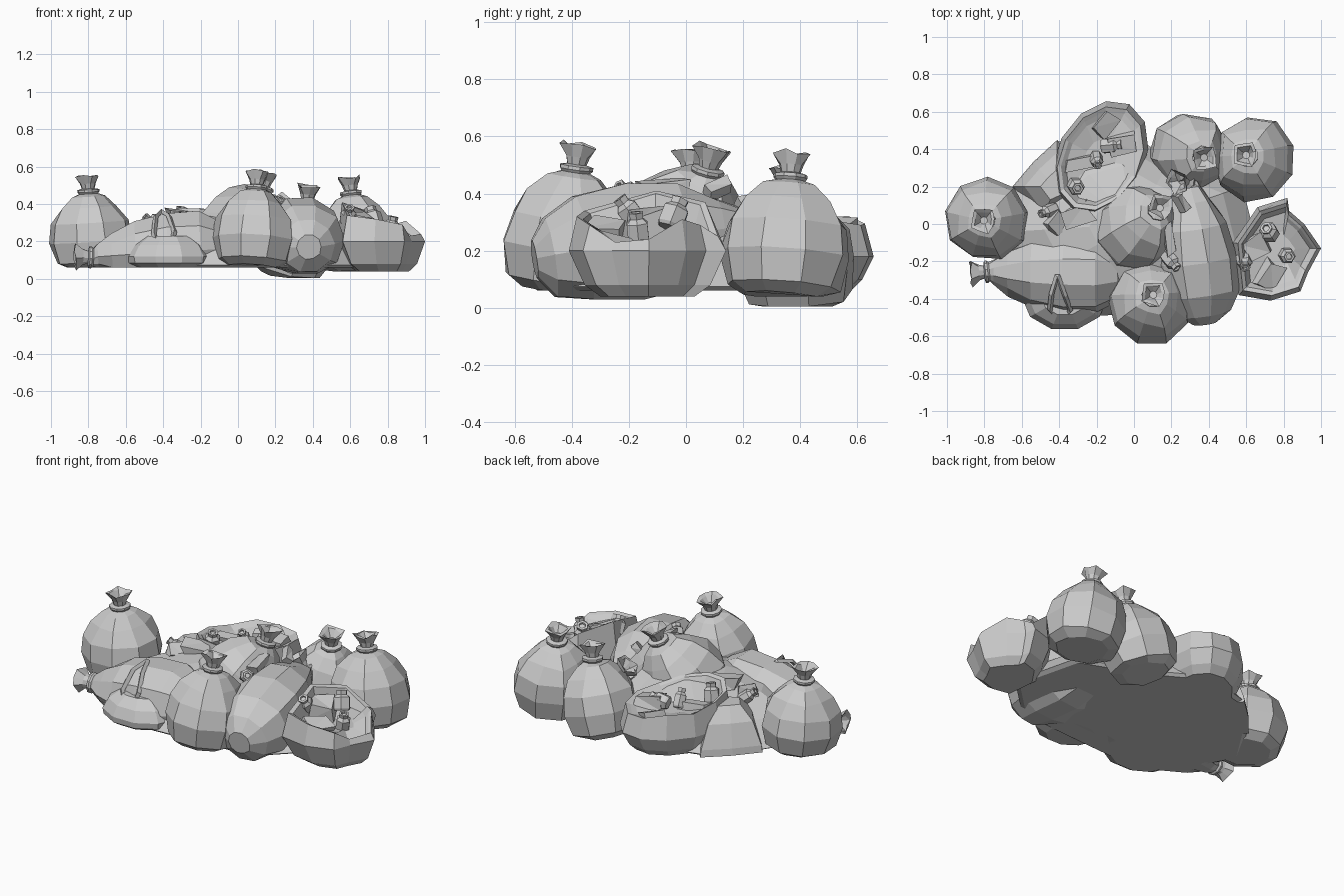
import bpy, bmesh, math, random
from mathutils import Vector, Matrix

if "Cube" in bpy.data.objects:
    bpy.data.objects.remove(bpy.data.objects["Cube"])

random.seed(4)


def loft(name, rings, cap_start=True, cap_end=True):
    """Skin a list of equal-length closed rings with flat quads."""
    bm = bmesh.new()
    vr = [[bm.verts.new(p) for p in r] for r in rings]
    n = len(vr[0])
    for a, b in zip(vr, vr[1:]):
        for i in range(n):
            j = (i + 1) % n
            bm.faces.new((a[i], a[j], b[j], b[i]))
    if cap_start:
        bm.faces.new(vr[0][::-1])
    if cap_end:
        bm.faces.new(vr[-1])
    bmesh.ops.recalc_face_normals(bm, faces=bm.faces)
    me = bpy.data.meshes.new(name)
    bm.to_mesh(me)
    bm.free()
    ob = bpy.data.objects.new(name, me)
    bpy.context.collection.objects.link(ob)
    return ob


# body: fraction along the axis, fraction of the radius
STANDING = [(0, .62), (.08, .87), (.35, 1), (.6, .93), (.8, .69), (.94, .42)]
LYING = [(0, .3), (.07, .66), (.22, .95), (.45, 1), (.68, .84), (.85, .52), (.95, .3)]
# knot: distance past the neck, radius (tie ring, pinch, flare, hollow)
KNOT = [(-.01, .052), (.0, .06), (.012, .06), (.018, .035),
        (.045, .043), (.09, .068), (.082, .05), (.045, .02)]


def bag(name, base, neck, r, floor, lean=None, sides=9, body=STANDING):
    """Tied sack running from base to neck, flattened where it meets the floor."""
    base, neck = Vector(base), Vector(neck)
    axis = neck - base
    q = Vector((0, 0, 1)).rotation_difference(axis.normalized())
    kdir = Vector(lean).normalized() if lean else axis.normalized()
    kq = Vector((0, 0, 1)).rotation_difference(kdir)
    phase = random.uniform(0, 1)
    rings = []
    for t, f in body:
        ring = []
        for i in range(sides):
            a = 2 * math.pi * (i + phase) / sides
            rr = r * f * random.uniform(.97, 1.05)
            if t > .78:
                rr *= 1.08 if i % 2 else .93      # gathered pleats
            p = base + axis * t + q @ Vector((rr * math.cos(a), rr * math.sin(a), 0))
            p.z = max(p.z, floor)
            ring.append(p)
        rings.append(ring)
    for k, (d, f) in enumerate(KNOT):
        ring = []
        for i in range(sides):
            a = 2 * math.pi * (i + phase) / sides
            rr, dz = f, d
            if k in (5, 6):
                rr *= 1.12 if i % 2 else .88
                dz += random.uniform(-.012, .008)
            ring.append(neck + kq @ Vector((rr * math.cos(a), rr * math.sin(a), dz)))
        rings.append(ring)
    return loft(name, rings)


def open_sack(name, outline, bottom, belly, sunk, foot):
    """Torn-open sack: outline points are (x, y, rim height)."""
    c = Vector((sum(p[0] for p in outline), sum(p[1] for p in outline))) / len(outline)

    def ring(s, z):
        return [Vector((c.x + (x - c.x) * s, c.y + (y - c.y) * s, z(h))) for x, y, h in outline]
    return loft(name, [ring(foot, lambda h: bottom), ring((foot + 1) / 2, lambda h: bottom + .04),
                       ring(1, lambda h: belly), ring(.9, lambda h: h),
                       ring(.82, lambda h: h - .01), ring(.72, lambda h: min(h - .02, sunk + .03)),
                       ring(.35, lambda h: sunk)])


def can(name, loc, direction, r=.035, length=.11):
    """Small six-sided can or bottle with a hollow mouth."""
    q = Vector((0, 0, 1)).rotation_difference(Vector(direction).normalized())
    rings = []
    for z, f in [(-.5, .85), (-.4, 1), (.15, 1), (.3, .6), (.5, .68), (.5, .4), (.4, .35)]:
        rings.append([Vector(loc) + q @ Vector((r * f * math.cos(k * math.pi / 3),
                      r * f * math.sin(k * math.pi / 3), z * length)) for k in range(6)])
    return loft(name, rings)


def scrap(name, loc, size, rot):
    """Crumpled wad or carton."""
    bm = bmesh.new()
    bmesh.ops.create_cube(bm, size=1)
    for v in bm.verts:
        v.co += Vector([random.uniform(-.15, .15) for _ in range(3)])
    bm.transform(Matrix.Translation(loc) @ Matrix.Rotation(rot, 4, (.4, .3, 1))
                 @ Matrix.Diagonal((*size, 1)))
    bmesh.ops.triangulate(bm, faces=bm.faces)
    me = bpy.data.meshes.new(name)
    bm.to_mesh(me)
    bm.free()
    ob = bpy.data.objects.new(name, me)
    bpy.context.collection.objects.link(ob)


# Tied bags
bag("left_bag", (-.775, .03, .06), (-.80, .02, .465), .222, .06)
bag("right_back_bag", (.655, .335, .04), (.605, .365, .455), .228, .04)
bag("back_bag", (.25, .4, .005), (.37, .36, .41), .212, .005, (.1, -.1, 1), 8)
bag("front_bag", (.075, -.445, .06), (.1, -.385, .485), .224, .06)
bag("centre_bag", (-.06, -.09, .1), (.13, .075, .475), .23, .06, (.2, .25, 1))
bag("front_right_bag", (.38, -.53, .17), (.28, .24, .29), .22, .03, (-.6, -.2, .8), 10, LYING)
bag("lying_bag", (-.03, -.265, .16), (-.785, -.255, .115), .226, .06, (-1, -.1, .05), 10, LYING)

# Half-buried lump in front and flat heap under everything
lump = [(-.37 + .23 * math.cos(a), -.39 + .18 * math.sin(a))
        for a in [k * math.pi / 5 for k in range(10)]]
loft("buried_lump", [[Vector((-.37 + (x + .37) * s, -.39 + (y + .39) * s, z)) for x, y in lump]
                     for s, z in [(.75, .06), (.97, .085), (1, .12), (.85, .18), (.55, .23)]])
heap = [(-.64, .2), (-.5, .36), (-.4, .44), (-.1, .52), (.2, .35), (.58, .2), (.68, -.2),
        (.42, -.45), (0, -.48), (-.35, -.5), (-.64, -.36), (-.8, -.05)]
loft("heap_base", [[Vector((x * s, y * s, z)) for x, y in heap]
                   for s, z in [(.96, .06), (1, .075), (.82, .2), (.6, .29), (.3, .34)]])
loft("heap_slope", [[Vector((-.42 + (x + .42) * s, .2 + (y - .2) * s, z)) for x, y in
                     [(-.65, .2), (-.54, .33), (-.41, .45), (-.28, .3), (-.28, .1), (-.5, .0)]]
                    for s, z in [(1, .06), (.97, .1), (.72, .23), (.35, .31)]])

# Torn-open sacks
back_outline = []
for k in range(12):
    a = 2 * math.pi * k / 12
    u, v = .33 * math.cos(a), .235 * math.sin(a)
    back_outline.append((-.18 + u * .47 - v * .88, .35 + u * .88 + v * .47,
                         .33 - .05 * math.cos(a) + random.uniform(-.025, .025)))
open_sack("back_open_sack", back_outline, .06, .18, .27, .74)
open_sack("right_open_sack", [(.56, -.38, .34), (.73, -.41, .32), (.89, -.36, .29), (.93, -.26, .23),
                              (1.0, -.13, .24), (.91, 0, .31), (.83, .07, .29), (.82, .14, .25),
                              (.66, .09, .37), (.53, -.1, .41)], .04, .2, .24, .6)

# Loose rubbish in the sacks and gaps
for i, (p, d, r) in enumerate([
        ((.72, -.04, .33), (-.3, .4, 1), .05), ((.82, -.17, .28), (.2, -.1, 1), .042),
        ((.59, -.2, .34), (.1, -.6, .8), .042), ((-.31, .2, .33), (.2, -.2, 1), .045),
        ((-.2, .34, .32), (.1, -.5, .8), .035), ((-.12, .42, .32), (1, .1, .2), .042),
        ((-.46, .07, .3), (-.7, -.3, .6), .035), ((.2, -.2, .4), (.5, -.6, .4), .04)]):
    can(f"can_{i + 1}", p, d, r)
for i, (p, s, w) in enumerate([
        ((-.06, .43, .3), (.14, .09, .07), .3), ((-.16, .53, .27), (.12, .09, .06), 1.0),
        ((-.28, .33, .29), (.16, .06, .05), .2), ((-.42, .01, .29), (.11, .09, .07), .8),
        ((-.3, .05, .33), (.14, .1, .06), .4), ((.65, -.12, .3), (.13, .12, .1), .5),
        ((.72, -.28, .26), (.14, .1, .08), 1.1), ((.25, .12, .42), (.1, .04, .05), 2.3),
        ((.19, -.08, .42), (.05, .15, .05), .2)]):
    scrap(f"scrap_{i + 1}", p, s, w)


def fold(name, path, w):
    """Raised crease of torn plastic."""
    loft(name, [[Vector(p) + Vector((w * dx, w * dy, w * dz)) for dx, dy, dz in
                 [(-1, 0, 0), (0, -1, 1), (1, 0, 0)]] for p in path])


# Tear down the lying bag
fold("tear_left", [(-.41, -.27, .36), (-.44, -.37, .33), (-.45, -.455, .24), (-.43, -.48, .17)], .014)
fold("tear_right", [(-.41, -.27, .36), (-.37, -.38, .335), (-.34, -.46, .25), (-.36, -.48, .18)], .014)
